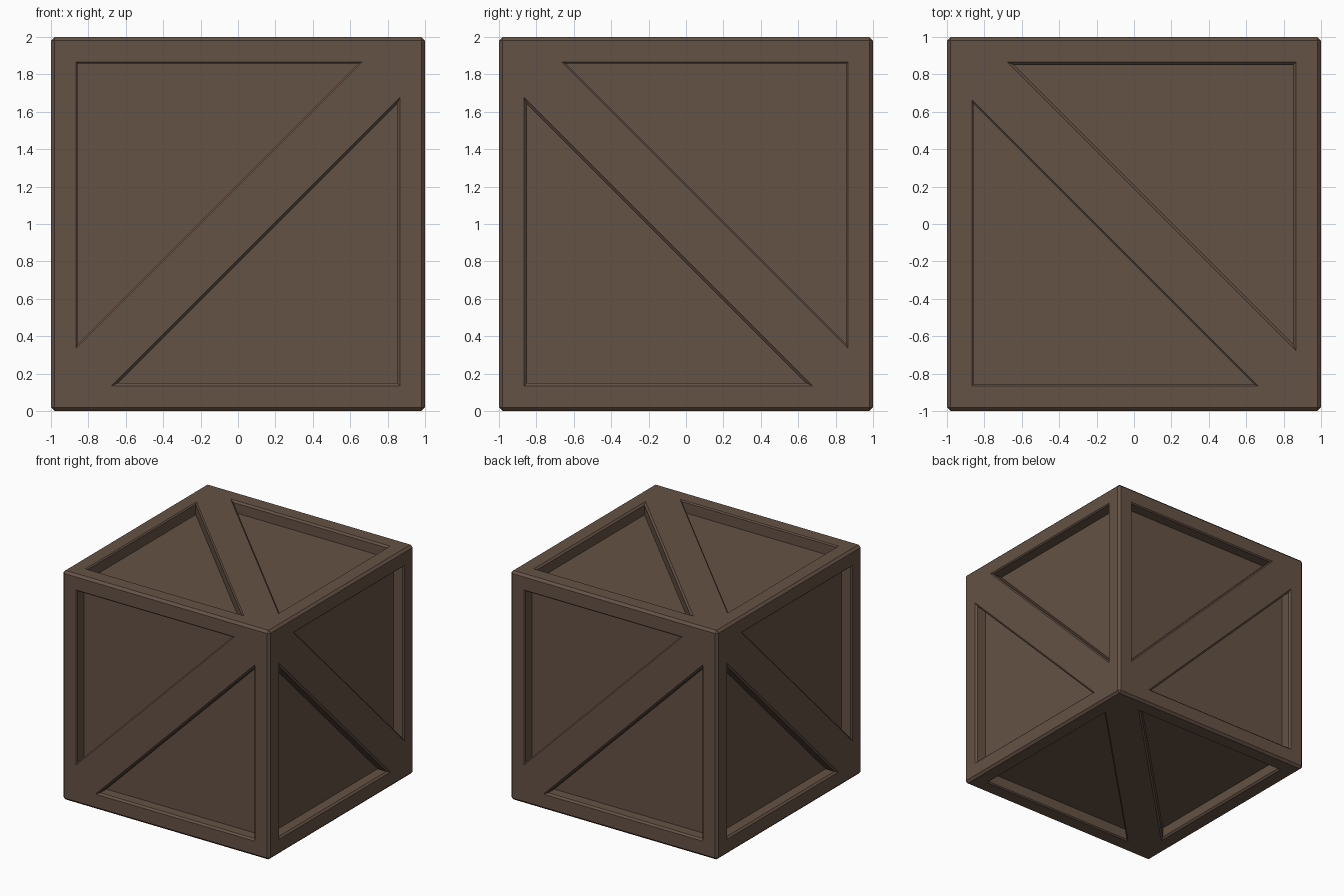
import bpy, bmesh
from mathutils import Vector

if "Cube" in bpy.data.objects:
    bpy.data.objects.remove(bpy.data.objects["Cube"])

EDGE = 0.02      # chamfer on the crate's outer edges
DEPTH = 0.10     # depth of the triangular recesses

wood = bpy.data.materials.new("brown_wood")
wood.diffuse_color = (0.13, 0.085, 0.06, 1)
wood.use_nodes = True
wood.node_tree.nodes["Principled BSDF"].inputs["Base Color"].default_value = wood.diffuse_color

# Chamfered cube shell with its six large faces removed
bm = bmesh.new()
bmesh.ops.create_cube(bm, size=2)
bmesh.ops.bevel(bm, geom=bm.edges[:], offset=EDGE, segments=1, affect='EDGES')
bmesh.ops.delete(bm, geom=[f for f in bm.faces if f.calc_area() > 1], context='FACES_ONLY')


def panel(normal, corner):
    """Frame with a diagonal brace and two triangular recesses."""
    n = Vector(normal)
    q = Vector(corner) - n          # in-plane direction to a corner off the brace
    d = n.cross(q)                  # in-plane direction along the brace

    def vert(s, t, depth=0.0):
        return bm.verts.new(n * (1 - depth) + d * s + q * t)

    def ring(side, leg, base, depth):
        return [vert(0, side * leg, depth),
                vert(leg - base, side * base, depth),
                vert(base - leg, side * base, depth)]

    def recess(side, leg, base, chamfer):
        rings = [ring(side, leg, base, 0)]
        for depth in (chamfer, DEPTH):
            rings.append(ring(side, leg - chamfer, base + 0.707 * chamfer, depth))
        for a, b in zip(rings, rings[1:]):
            for i in range(3):
                j = (i + 1) % 3
                bm.faces.new((a[i], a[j], b[j], b[i]))
        bm.faces.new(rings[-1])
        return rings[0]

    m = 1 - EDGE
    end_a, end_b = vert(m, 0), vert(-m, 0)
    mouths = []
    for side, leg, base, chamfer in ((1, 0.865, 0.094, 0.015), (-1, 0.867, 0.101, 0.01)):
        c, a, b = recess(side, leg, base, chamfer)
        out = vert(0, side * m)
        bm.faces.new((out, end_a, a, c))
        bm.faces.new((end_b, out, c, b))
        mouths.append((a, b))
    (a1, b1), (a2, b2) = mouths
    # Diagonal brace
    bm.faces.new((end_a, a1, b1, end_b, b2, a2))


# Six sides: outward direction and the corner of the more chamfered recess
for normal, corner in (((0, -1, 0), (1, -1, -1)), ((1, 0, 0), (1, -1, -1)),
                       ((0, 1, 0), (-1, 1, -1)), ((-1, 0, 0), (-1, 1, -1)),
                       ((0, 0, 1), (1, 1, 1)), ((0, 0, -1), (-1, 1, -1))):
    panel(normal, corner)

bmesh.ops.remove_doubles(bm, verts=bm.verts[:], dist=0.0005)
bmesh.ops.recalc_face_normals(bm, faces=bm.faces[:])
bmesh.ops.translate(bm, verts=bm.verts[:], vec=(0, 0, 1))

mesh = bpy.data.meshes.new("crate")
bm.to_mesh(mesh)
bm.free()
mesh.materials.append(wood)
crate = bpy.data.objects.new("crate", mesh)
bpy.context.collection.objects.link(crate)
